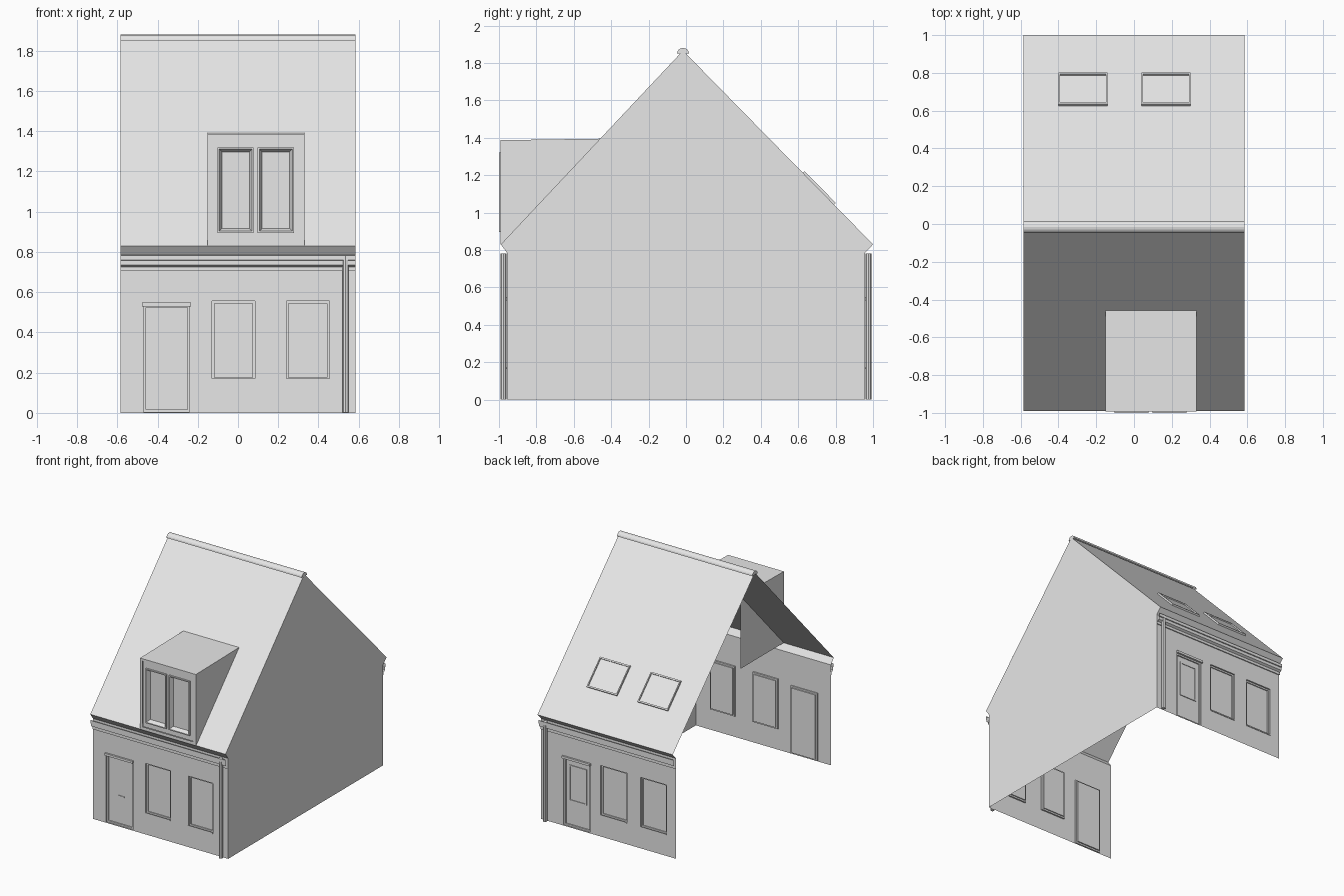
import bpy, bmesh, math
from mathutils import Vector

if "Cube" in bpy.data.objects:
    bpy.data.objects.remove(bpy.data.objects["Cube"], do_unlink=True)

grey = bpy.data.materials.new("light_grey")
grey.use_nodes = True
grey.diffuse_color = (0.8, 0.8, 0.8, 1)
grey.node_tree.nodes["Principled BSDF"].inputs["Base Color"].default_value = (0.8, 0.8, 0.8, 1)

HALF = 0.585        # half the house width
WALL = 0.957        # distance of the facades from the centre
WALL_TOP = 0.785
EAVE_F, EAVE_B, EAVE_Z = -0.99, 1.0, 0.83
RIDGE_Y, RIDGE_Z = -0.016, 1.866


def finish(name, bm):
    bmesh.ops.remove_doubles(bm, verts=bm.verts, dist=1e-5)
    bmesh.ops.recalc_face_normals(bm, faces=bm.faces)
    me = bpy.data.meshes.new(name)
    bm.to_mesh(me)
    bm.free()
    me.materials.append(grey)
    ob = bpy.data.objects.new(name, me)
    bpy.context.collection.objects.link(ob)
    return ob


def face(bm, pts):
    return bm.faces.new([bm.verts.new(p) for p in pts])


def sheet(name, profile, x0=-HALF, x1=HALF, caps=False):
    """Sweep a (y, z) profile along x."""
    bm = bmesh.new()
    for (ya, za), (yb, zb) in zip(profile, profile[1:]):
        face(bm, [(x0, ya, za), (x1, ya, za), (x1, yb, zb), (x0, yb, zb)])
    if caps:
        for x in (x0, x1):
            face(bm, [(x, y, z) for y, z in profile])
    return finish(name, bm)


def box(name, x0, x1, y0, y1, z0, z1):
    return sheet(name, [(y0, z0), (y1, z0), (y1, z1), (y0, z1), (y0, z0 + 1e-7)], x0, x1, True)


def nested(name, place, rect, steps):
    """Concentric rectangles (inset, depth) joined by bands, last one filled."""
    bm = bmesh.new()
    u0, u1, v0, v1 = rect
    loops = []
    for i, d in steps:
        loops.append([place(u, v, d) for u, v in
                      ((u0 + i, v0 + i), (u1 - i, v0 + i), (u1 - i, v1 - i), (u0 + i, v1 - i))])
    for a, b in zip(loops, loops[1:]):
        for k in range(4):
            n = (k + 1) % 4
            face(bm, [a[k], a[n], b[n], b[k]])
    face(bm, loops[-1])
    return finish(name, bm)


def wall_with_holes(name, place, rect, holes):
    """Flat wall split on the edges of its openings, with the openings left out."""
    bm = bmesh.new()
    us = sorted({rect[0], rect[1], *(u for h in holes for u in h[:2])})
    vs = sorted({rect[2], rect[3], *(v for h in holes for v in h[2:])})
    for a, b in zip(us, us[1:]):
        for c, d in zip(vs, vs[1:]):
            u, v = (a + b) / 2, (c + d) / 2
            if not any(h[0] < u < h[1] and h[2] < v < h[3] for h in holes):
                face(bm, [place(a, c, 0), place(b, c, 0), place(b, d, 0), place(a, d, 0)])
    bmesh.ops.dissolve_limit(bm, angle_limit=0.01, verts=bm.verts, edges=bm.edges)
    return finish(name, bm)


def upright(y, s):
    """Placement on a wall at y whose outside faces s; depth runs inward."""
    return lambda u, v, d: (u, y - s * d, v)


# Facades with doors, windows, gutters and downpipes
WIN_Z = (0.165, 0.555)
layouts = {
    "front": (-1, (-0.47, -0.24), [(-0.13, 0.085), (0.24, 0.455)]),
    "back": (1, (0.16, 0.39), [(-0.16, 0.07), (-0.5, -0.275)]),
}
for side, (s, door_x, windows) in layouts.items():
    place = upright(s * WALL, s)
    door = (*door_x, 0.005, 0.535)
    holes = [(*w, *WIN_Z) for w in windows]
    wall_with_holes(side + "_wall", place, (-HALF, HALF, 0, WALL_TOP), [door] + holes)
    nested(side + "_door", place, door, [(0, 0), (0, 0.008), (0.012, 0.008), (0.012, 0.018)])
    ys = sorted((s * WALL, s * (WALL + 0.014)))
    box(side + "_door_lintel", door_x[0] - 0.006, door_x[1] + 0.006, *ys, 0.53, 0.548)
    for i, h in enumerate(holes):
        nested(f"{side}_window_{i + 1}", place, h,
               [(0, 0), (0, 0.012), (0.012, 0.012), (0.012, 0.02)])
        ys = sorted((s * WALL, s * (WALL + 0.005)))
        box(f"{side}_window_sill_{i + 1}", h[0], h[1], *ys, 0.163, 0.172)
    gutter = [(0, 0.705), (0.008, 0.705), (0.008, 0.725), (0.026, 0.735),
              (0.026, 0.758), (0.033, 0.76), (0.033, 0.783), (0.028, 0.783)]
    sheet(side + "_gutter", [(s * (WALL + o), z) for o, z in gutter])
    bm = bmesh.new()
    bmesh.ops.create_cone(bm, cap_ends=True, segments=8, radius1=0.015, radius2=0.015, depth=0.78)
    bmesh.ops.translate(bm, verts=bm.verts, vec=(0.535, s * 0.976, 0.392))
    finish(side + "_downpipe", bm)

# Back door glass and front door letter slot
nested("back_door_glass", upright(WALL - 0.018, 1), (0.2, 0.35, 0.2, 0.48),
       [(0, 0), (0, -0.006), (0.01, -0.006), (0.01, -0.001)])
box("front_letter_slot", -0.385, -0.325, -WALL + 0.014, -WALL + 0.018, 0.225, 0.235)

# Gable wall on one end; the other end is open
bm = bmesh.new()
face(bm, [(HALF, y, z) for y, z in (
    (-WALL, 0), (WALL, 0), (WALL, WALL_TOP), (EAVE_B, EAVE_Z),
    (RIDGE_Y, RIDGE_Z), (EAVE_F, EAVE_Z), (-WALL, WALL_TOP))])
finish("gable_wall", bm)

# Roof slopes, soffits and ridge cap
sheet("roof", [(EAVE_F, EAVE_Z), (RIDGE_Y, RIDGE_Z), (EAVE_B, EAVE_Z)])
sheet("front_soffit", [(-WALL, WALL_TOP), (EAVE_F, EAVE_Z)])
sheet("back_soffit", [(WALL, WALL_TOP), (EAVE_B, EAVE_Z)])
arc = [(RIDGE_Y + 0.032 * math.cos(math.pi * k / 8), 1.85 + 0.03 * math.sin(math.pi * k / 8))
       for k in range(9)]
sheet("ridge_cap", arc, caps=True)

# Skylights on the back slope
slope = (RIDGE_Z - EAVE_Z) / (EAVE_B - RIDGE_Y)
normal = Vector((0, slope, 1)).normalized()


def on_back_roof(u, v, d):
    return Vector((u, v, RIDGE_Z - (v - RIDGE_Y) * slope)) - normal * d


for i, x in enumerate((-0.4, 0.04)):
    nested(f"skylight_{i + 1}", on_back_roof, (x, x + 0.26, 0.625, 0.792),
           [(0, 0), (0, -0.013), (0.008, -0.013), (0.008, -0.004)])

# Dormer: cheeks, roof, front frame and two casements
DX0, DX1, DZ0, DZ1, DY0, DY1 = -0.152, 0.331, EAVE_Z, 1.387, -0.993, -0.455
bm = bmesh.new()
for x in (DX0, DX1):
    face(bm, [(x, DY0, DZ0), (x, DY1, DZ0), (x, DY1, DZ1 + 0.008), (x, DY0, DZ1)])
finish("dormer_cheeks", bm)
sheet("dormer_roof", [(DY0, DZ1), (DY1, DZ1 + 0.008)], DX0, DX1)
front = upright(DY0, -1)
opening = (-0.13, 0.305, 0.855, 1.37)
casements = [(x, x + 0.18, 0.895, 1.32) for x in (-0.102, 0.098)]
wall_with_holes("dormer_frame", front, (DX0, DX1, DZ0, DZ1), [opening])
rim = upright(DY0 + 0.006, -1)
wall_with_holes("dormer_window_frame", rim, opening, casements)
for i, c in enumerate(casements):
    nested(f"dormer_casement_{i + 1}", rim, c,
           [(0, 0), (0, -0.013), (0.008, -0.013), (0.022, 0.018)])
